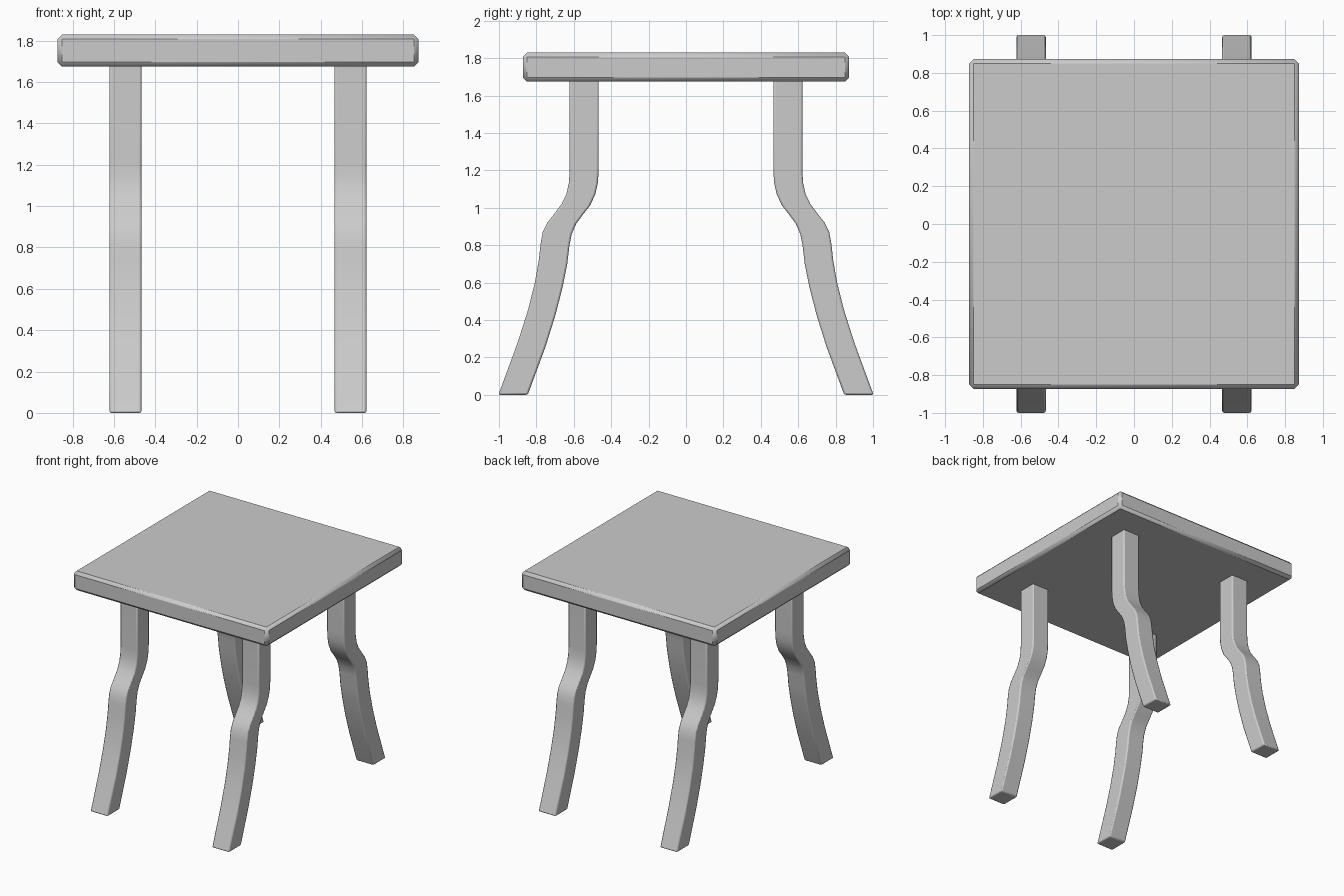
import bpy, bmesh, math

if "Cube" in bpy.data.objects:
    bpy.data.objects.remove(bpy.data.objects["Cube"])

def finish(obj, width, segments, angle):
    bev = obj.modifiers.new("edge_bevel", 'BEVEL')
    bev.width = width
    bev.segments = segments
    bev.limit_method = 'ANGLE'
    bev.angle_limit = math.radians(angle)
    bpy.ops.object.select_all(action='DESELECT')
    obj.select_set(True)
    bpy.context.view_layer.objects.active = obj
    bpy.ops.object.shade_smooth_by_angle(angle=math.radians(30))

# Seat: thick square slab with chamfered edges
bpy.ops.mesh.primitive_cube_add(size=1, location=(0, 0, 1.752))
seat = bpy.context.object
seat.name = "seat"
seat.scale = (1.745, 1.745, 0.155)
bpy.ops.object.transform_apply(location=False, rotation=False, scale=True)
finish(seat, 0.022, 1, 40)

# Leg side profile, top to bottom: (outer y, outer z, inner y, inner z)
PROFILE = [
    (0.622, 1.685, 0.467, 1.685), (0.622, 1.20, 0.467, 1.20),
    (0.626, 1.135, 0.471, 1.135), (0.639, 1.075, 0.484, 1.075),
    (0.665, 1.02, 0.511, 1.015), (0.705, 0.967, 0.550, 0.965),
    (0.742, 0.92, 0.587, 0.915), (0.766, 0.87, 0.611, 0.86),
    (0.777, 0.81, 0.623, 0.80), (0.787, 0.72, 0.635, 0.70),
    (0.808, 0.60, 0.660, 0.575), (0.846, 0.45, 0.697, 0.43),
    (0.900, 0.28, 0.750, 0.26), (1.003, 0.0, 0.846, 0.0),
]
X_IN, X_OUT = 0.467, 0.622

def make_leg(name, sx, sy):
    bm = bmesh.new()
    rings = []
    for yo, zo, yi, zi in PROFILE:
        rings.append([bm.verts.new((sx * x, sy * y, z)) for x, y, z in
                      ((X_IN, yi, zi), (X_OUT, yi, zi), (X_OUT, yo, zo), (X_IN, yo, zo))])
    for a, b in zip(rings, rings[1:]):
        for i in range(4):
            j = (i + 1) % 4
            bm.faces.new((a[i], a[j], b[j], b[i]))
    bm.faces.new(rings[0])
    bm.faces.new(rings[-1])
    bmesh.ops.recalc_face_normals(bm, faces=bm.faces[:])
    mesh = bpy.data.meshes.new(name)
    bm.to_mesh(mesh)
    bm.free()
    leg = bpy.data.objects.new(name, mesh)
    bpy.context.collection.objects.link(leg)
    finish(leg, 0.01, 2, 50)

# Four mirrored legs
for sx, side in ((-1, "left"), (1, "right")):
    for sy, end in ((-1, "front"), (1, "back")):
        make_leg(f"{end}_{side}_leg", sx, sy)
